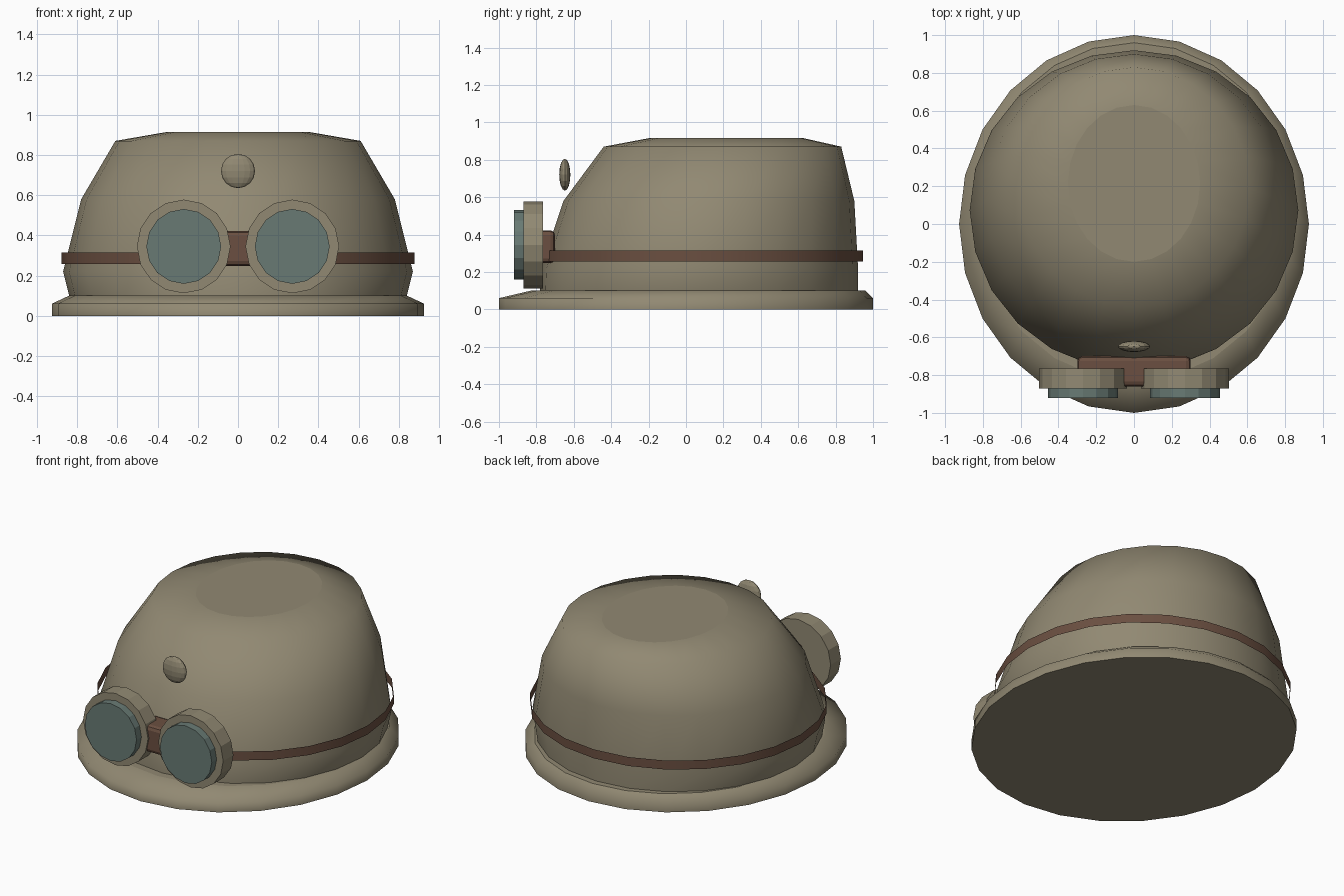
import bpy, bmesh, math
from mathutils import Matrix, Vector

if "Cube" in bpy.data.objects:
    bpy.data.objects.remove(bpy.data.objects["Cube"], do_unlink=True)


def material(name, rgb):
    m = bpy.data.materials.new(name)
    m.use_nodes = True
    m.diffuse_color = (*rgb, 1)
    m.node_tree.nodes["Principled BSDF"].inputs["Base Color"].default_value = (*rgb, 1)
    return m


OLIVE = material("olive drab", (0.285, 0.25, 0.17))
LEATHER = material("brown leather", (0.145, 0.078, 0.052))
GLASS = material("teal glass", (0.14, 0.195, 0.175))


def finish(name, bm, mat):
    mesh = bpy.data.meshes.new(name)
    bm.to_mesh(mesh)
    bm.free()
    mesh.materials.append(mat)
    obj = bpy.data.objects.new(name, mesh)
    bpy.context.scene.collection.objects.link(obj)
    return obj


def loft(name, rings, mat, bottom=False, top=False, sides=24):
    """Stack of ellipses given as (z, half width, front y, back y)."""
    bm = bmesh.new()
    loops = []
    for z, rx, front, back in rings:
        loop = []
        for i in range(sides):
            a = math.tau * i / sides
            y = (front + back) / 2 + (back - front) / 2 * math.sin(a)
            loop.append(bm.verts.new((rx * math.cos(a), y, z)))
        loops.append(loop)
    for low, high in zip(loops, loops[1:]):
        for i in range(sides):
            j = (i + 1) % sides
            bm.faces.new((low[i], low[j], high[j], high[i])).smooth = True
    if bottom:
        bm.faces.new(loops[0][::-1])
    if top:
        bm.faces.new(loops[-1])
    return finish(name, bm, mat)


def disc(name, x, z, radius, front, back, mat):
    """Short cylinder facing the front."""
    bm = bmesh.new()
    place = Matrix.Translation((x, (front + back) / 2, z)) @ Matrix.Rotation(math.pi / 2, 4, "X")
    bmesh.ops.create_cone(bm, cap_ends=True, segments=16, radius1=radius,
                          radius2=radius, depth=back - front, matrix=place)
    return finish(name, bm, mat)


# Helmet shell and brim
loft("brim", [(0, 0.926, -1, 1), (0.06, 0.926, -1, 1), (0.1, 0.84, -0.83, 0.96)],
     OLIVE, bottom=True, top=True)
loft("dome", [(0.1, 0.84, -0.78, 0.92), (0.22, 0.87, -0.775, 0.92),
              (0.58, 0.78, -0.655, 0.9), (0.87, 0.61, -0.44, 0.83),
              (0.915, 0.35, -0.2, 0.63)], OLIVE, top=True)

# Strap around the shell
loft("strap", [(0.257, 0.878, -0.79, 0.945), (0.315, 0.878, -0.79, 0.945)], LEATHER)

# Goggles
for side, x in (("right", -0.27), ("left", 0.27)):
    disc(side + "_goggle_rim", x, 0.345, 0.233, -0.87, -0.765, OLIVE)
    disc(side + "_goggle_lens", x, 0.345, 0.186, -0.92, -0.86, GLASS)

# Leather bridge joining the goggles
bm = bmesh.new()
size = Matrix.Diagonal((0.6, 0.16, 0.175, 1))
bmesh.ops.create_cube(bm, size=1, matrix=Matrix.Translation((0, -0.78, 0.335)) @ size)
bridge = finish("goggle_bridge", bm, LEATHER)
bevel = bridge.modifiers.new("rounded edges", "BEVEL")
bevel.width = 0.025
bevel.segments = 2

# Badge on the front
bm = bmesh.new()
bmesh.ops.create_uvsphere(bm, u_segments=16, v_segments=8, radius=0.085)
bmesh.ops.scale(bm, vec=Vector((1, 0.35, 1)), verts=bm.verts)
bmesh.ops.translate(bm, vec=Vector((0, -0.648, 0.72)), verts=bm.verts)
finish("badge", bm, OLIVE)
